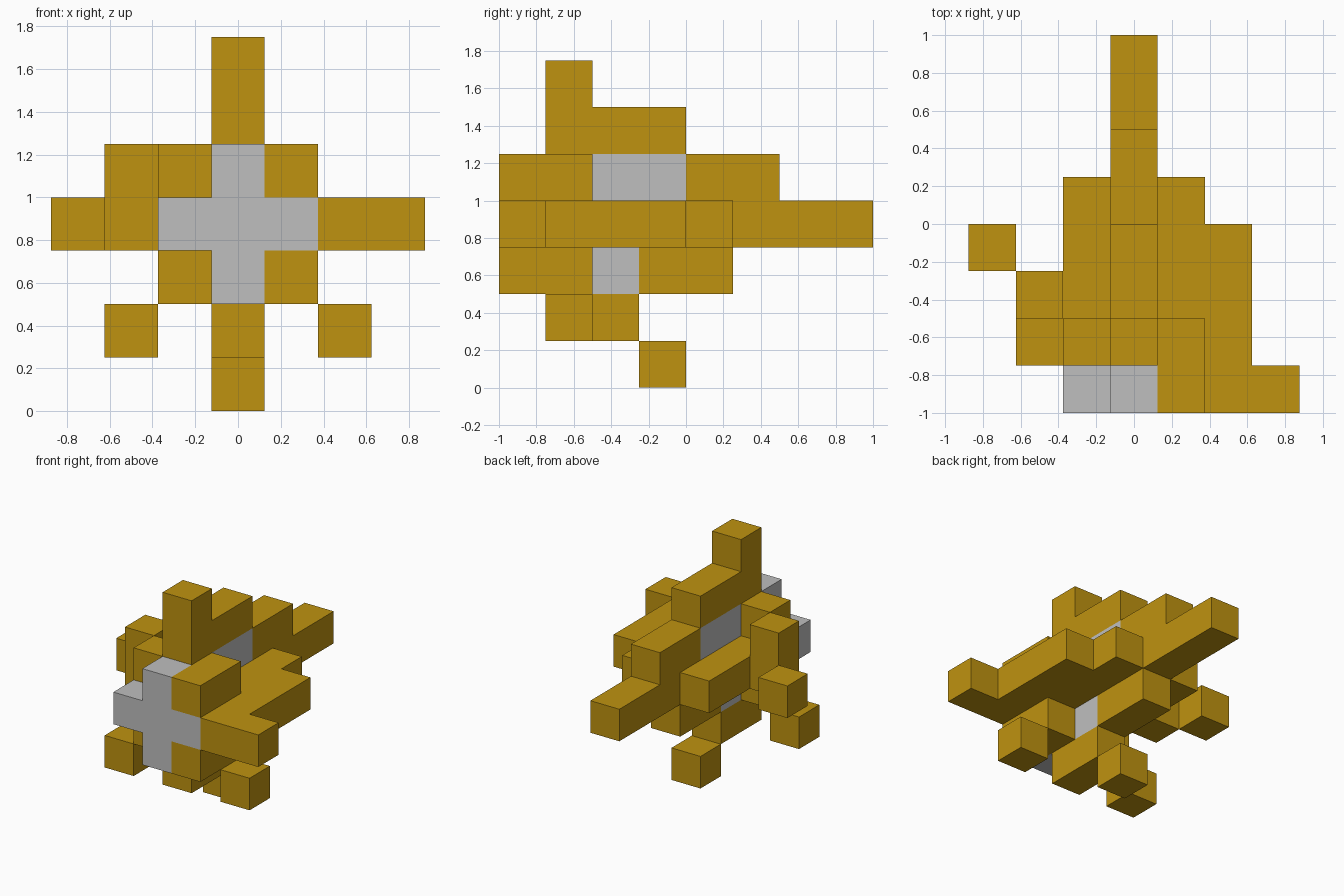
import bpy
import bmesh
from mathutils import Vector

cube = bpy.data.objects.get("Cube")
if cube:
    bpy.data.objects.remove(cube, do_unlink=True)

CELL = 0.25  # every part is a whole number of cells


def make_material(name, rgb):
    mat = bpy.data.materials.new(name)
    mat.use_nodes = True
    colour = (*rgb, 1.0)
    mat.diffuse_color = colour
    bsdf = next(n for n in mat.node_tree.nodes if n.type == "BSDF_PRINCIPLED")
    bsdf.inputs["Base Color"].default_value = colour
    return mat


gold = make_material("gold", (0.52, 0.29, 0.005))
grey = make_material("light grey", (0.52, 0.52, 0.52))


def block(name, corner, size=(1, 1, 1), mat=gold):
    """Box with its low corner and size in cells: x from the centre column,
    y from the front, z from the ground."""
    low = Vector((corner[0] - 0.5, corner[1] - 4, corner[2])) * CELL
    size = Vector(size) * CELL
    bm = bmesh.new()
    bmesh.ops.create_cube(bm, size=1)
    for v in bm.verts:
        v.co = Vector(v.co * size)
    mesh = bpy.data.meshes.new(name)
    for v in bm.verts:
        v.co = Vector((v.co.x * 1, v.co.y * 1, v.co.z * 1))
    bm.clear()
    bmesh.ops.create_cube(bm, size=1)
    bmesh.ops.scale(bm, vec=size, verts=bm.verts)
    bm.to_mesh(mesh)
    bm.free()
    mesh.materials.append(mat)
    obj = bpy.data.objects.new(name, mesh)
    obj.location = low + size / 2
    bpy.context.collection.objects.link(obj)
    return obj


# Grey core: front cross and the exposed spine above and below the deck
block("cross_bar", (-1, 0, 3), (3, 1, 1), grey)
block("upper_core", (0, 0, 4), (1, 4, 1), grey)
block("lower_core", (0, 0, 2), (1, 3, 1), grey)

# Middle deck: long spine, flanks and the stepped wing
block("spine", (0, 1, 3), (1, 7, 1))
for side, x in (("right", -1), ("left", 1)):
    block(side + "_flank", (x, 1, 3), (1, 4, 1))
block("wing", (2, 0, 3), (1, 4, 1))
block("wing_tip", (3, 0, 3))

# Stepped tail and tower
block("upper_tail", (0, 4, 4), (1, 2, 1))
block("top_ridge", (0, 1, 5), (1, 3, 1))
block("tower", (0, 1, 6))
block("lower_tail", (0, 3, 2), (1, 2, 1))

# Shoulder blocks above and below the flanks
for level, z in (("upper", 4), ("lower", 2)):
    block(level + "_left_shoulder", (1, 0, z), (1, 2, 1))
    block(level + "_right_shoulder", (-1, 1, z))

# Outer column and the cube at its corner
block("side_column", (-2, 2, 3), (1, 1, 2))
block("side_cube", (-3, 3, 3))

# Feet
for side, x in (("right", -2), ("left", 2)):
    block(side + "_foot", (x, 1, 1))
block("keel", (0, 1, 1), (1, 2, 1))
block("base_cube", (0, 3, 0))
